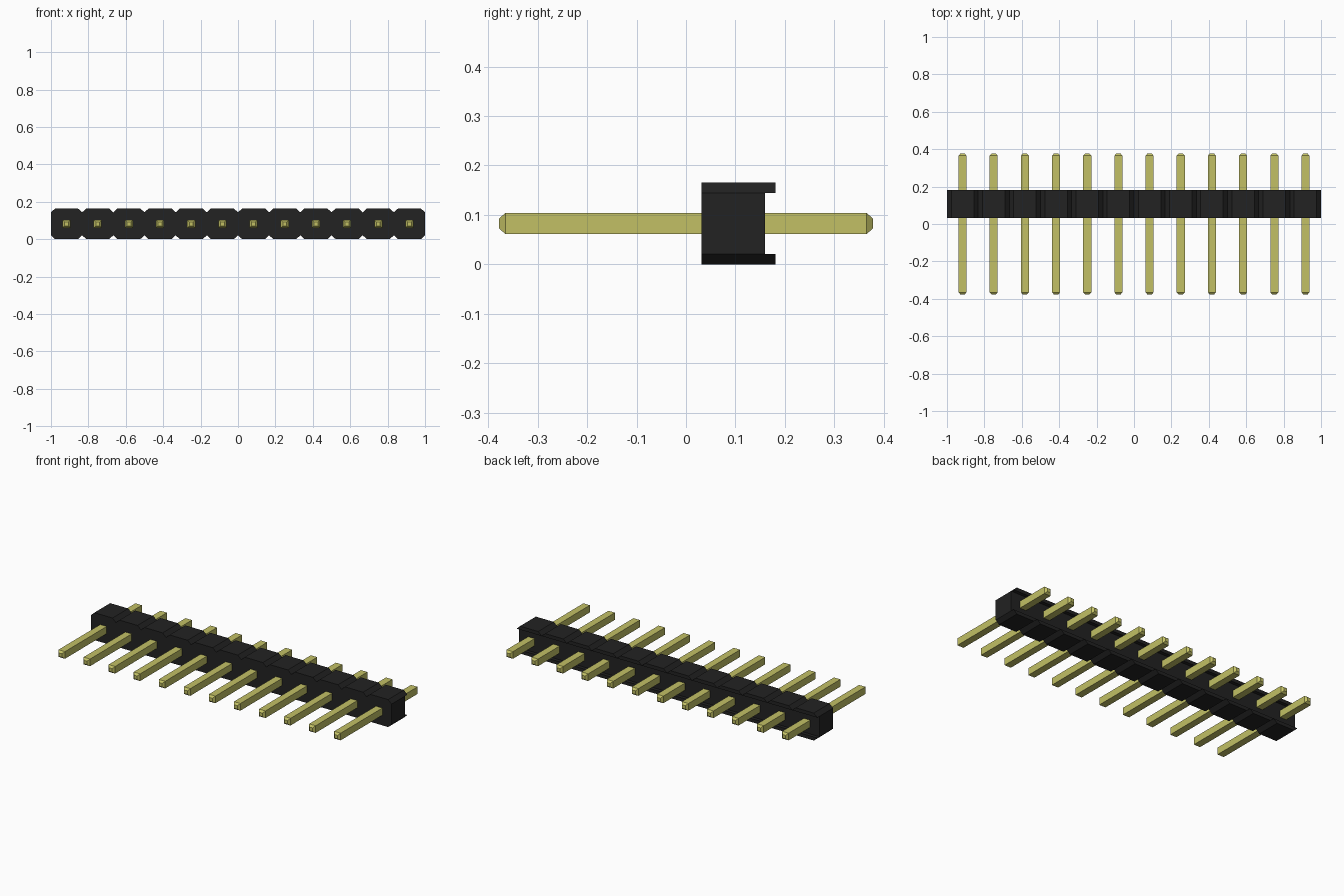
import bpy
import bmesh

cube = bpy.data.objects.get("Cube")
if cube:
    bpy.data.objects.remove(cube, do_unlink=True)

COUNT = 12
PITCH = 2 / COUNT
HEIGHT = 0.165
MID = HEIGHT / 2
CUT_X, CUT_Z = 0.023, 0.021       # corner chamfers of each segment
FRONT, BACK, LIP_BACK = 0.031, 0.16, 0.181
PIN_HALF, TIP_HALF = 0.0215, 0.0105
PIN_END, TIP_END = 0.365, 0.378
centres = [-1 + PITCH * (i + 0.5) for i in range(COUNT)]


def material(name, rgb, roughness):
    m = bpy.data.materials.new(name)
    m.use_nodes = True
    m.diffuse_color = (*rgb, 1)
    bsdf = m.node_tree.nodes["Principled BSDF"]
    bsdf.inputs["Base Color"].default_value = (*rgb, 1)
    bsdf.inputs["Roughness"].default_value = roughness
    return m


def prism(bm, outline, y0, y1):
    """Extrude an (x, z) outline from y0 to y1."""
    face = bm.faces.new([bm.verts.new((x, y0, z)) for x, z in outline])
    ext = bmesh.ops.extrude_face_region(bm, geom=[face])
    verts = [g for g in ext["geom"] if isinstance(g, bmesh.types.BMVert)]
    bmesh.ops.translate(bm, verts=verts, vec=(0, y1 - y0, 0))


def finish(bm, name, mat):
    bmesh.ops.recalc_face_normals(bm, faces=bm.faces)
    mesh = bpy.data.meshes.new(name)
    bm.to_mesh(mesh)
    bm.free()
    mesh.materials.append(mat)
    obj = bpy.data.objects.new(name, mesh)
    bpy.context.collection.objects.link(obj)
    return obj


black = material("black plastic", (0.016, 0.016, 0.016), 0.6)
gold = material("gold metal", (0.54, 0.53, 0.13), 0.4)

# Housing core: one row of chamfered segments with notches between them
half = PITCH / 2
bottom = [(-1, CUT_Z)]
for c in centres:
    bottom += [(c - half + CUT_X, 0), (c + half - CUT_X, 0), (c + half, CUT_Z)]
top = [(x, HEIGHT - z) for x, z in reversed(bottom)]
bm = bmesh.new()
prism(bm, bottom + top, FRONT, BACK)
finish(bm, "housing_core", black)

# Rear lips: a tapered ledge above and below on every segment
bm = bmesh.new()
for c in centres:
    ledge = [(c - half, CUT_Z), (c - half + CUT_X, 0),
             (c + half - CUT_X, 0), (c + half, CUT_Z)]
    prism(bm, ledge, BACK, LIP_BACK)
    prism(bm, [(x, HEIGHT - z) for x, z in ledge], BACK, LIP_BACK)
finish(bm, "rear_lips", black)

# Square pins with tapered tips at both ends, sharing one mesh
bm = bmesh.new()
rings = []
for y, r in ((-TIP_END, TIP_HALF), (-PIN_END, PIN_HALF),
             (PIN_END, PIN_HALF), (TIP_END, TIP_HALF)):
    rings.append([bm.verts.new((sx * r, y, sz * r))
                  for sx, sz in ((-1, -1), (1, -1), (1, 1), (-1, 1))])
for a, b in zip(rings, rings[1:]):
    for k in range(4):
        n = (k + 1) % 4
        bm.faces.new((a[k], a[n], b[n], b[k]))
bm.faces.new(rings[0])
bm.faces.new(rings[-1])
first = finish(bm, "pin_01", gold)
first.location = (centres[0], 0, MID)
for i, c in enumerate(centres[1:], 2):
    pin = bpy.data.objects.new(f"pin_{i:02d}", first.data)
    pin.location = (c, 0, MID)
    bpy.context.collection.objects.link(pin)
